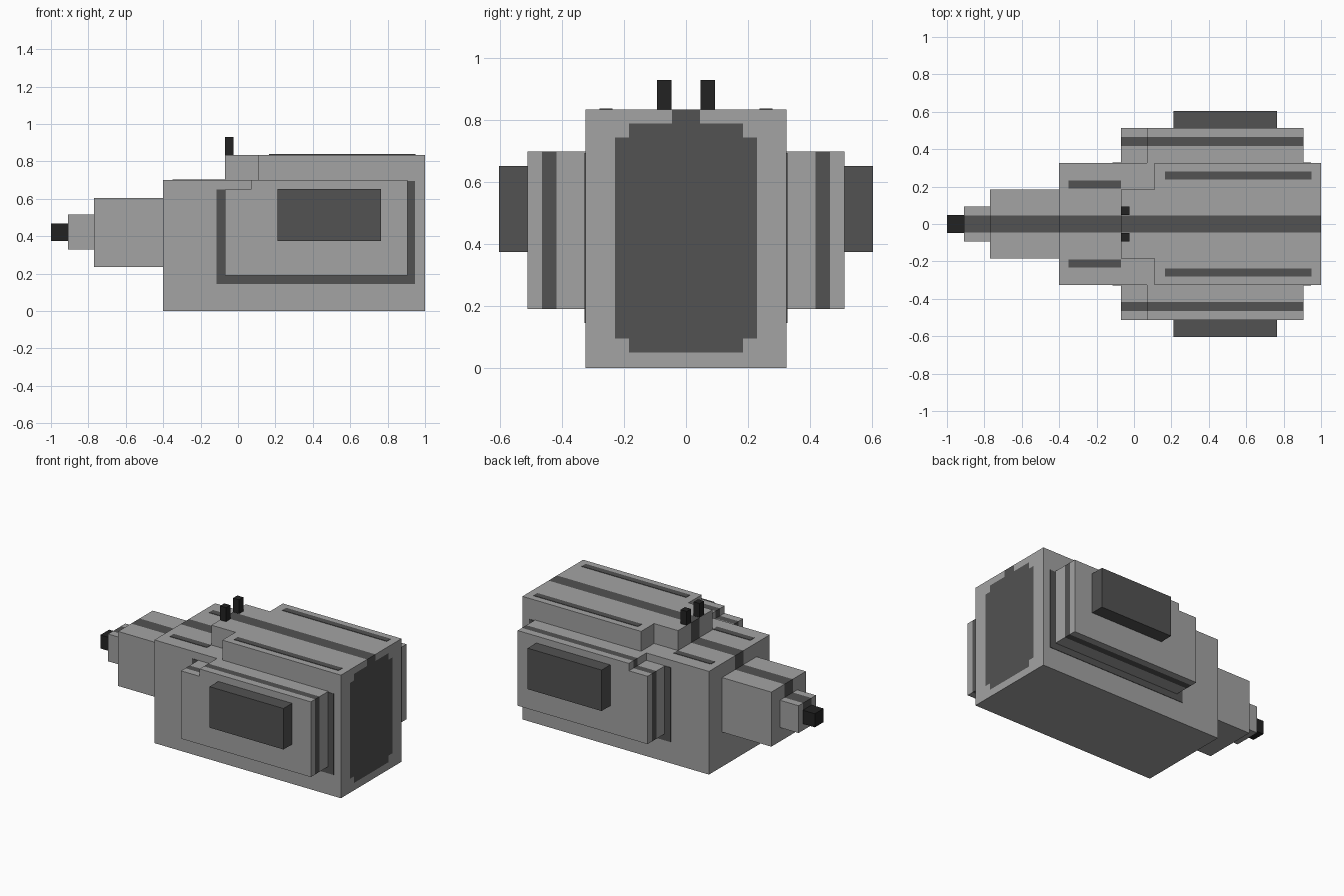
import bpy, bmesh
from mathutils import Vector

cube = bpy.data.objects.get("Cube")
if cube:
    bpy.data.objects.remove(cube)


def material(name, v):
    m = bpy.data.materials.new(name)
    m.use_nodes = True
    m.diffuse_color = (v, v, v, 1)
    bsdf = m.node_tree.nodes["Principled BSDF"]
    bsdf.inputs["Base Color"].default_value = (v, v, v, 1)
    bsdf.inputs["Roughness"].default_value = 0.8
    return m


LIGHT = material("light grey", 0.366)
DARK = material("dark grey", 0.084)
BLACK = material("near black", 0.016)


def extrude_xz(profile, y0, y1):
    """Solid from an x-z outline, extruded along y."""
    bm = bmesh.new()
    face = bm.faces.new([bm.verts.new((x, y0, z)) for x, z in profile])
    geom = bmesh.ops.extrude_face_region(bm, geom=[face], use_keep_orig=True)["geom"]
    bmesh.ops.translate(bm, vec=(0, y1 - y0, 0),
                        verts=[g for g in geom if isinstance(g, bmesh.types.BMVert)])
    bmesh.ops.recalc_face_normals(bm, faces=bm.faces)
    return bm


def block(x0, x1, y0, y1, z0, z1):
    return extrude_xz([(x0, z0), (x1, z0), (x1, z1), (x0, z1)], y0, y1)


def cut(bm, axis, *values):
    for v in values:
        co, no = Vector(), Vector()
        co[axis], no[axis] = v, 1
        bmesh.ops.bisect_plane(bm, geom=bm.verts[:] + bm.edges[:] + bm.faces[:],
                               plane_co=co, plane_no=no, dist=1e-5)


def paint(bm, rule):
    for f in bm.faces:
        if rule(f.calc_center_median(), f.normal):
            f.material_index = 1


def finish(name, bm, *mats):
    me = bpy.data.meshes.new(name)
    bm.to_mesh(me)
    bm.free()
    for m in mats:
        me.materials.append(m)
    ob = bpy.data.objects.new(name, me)
    bpy.context.collection.objects.link(ob)
    return ob


STRIPE = 0.045   # half width of the centre stripe
MID = 0.42       # height of the nose axis


def centre_stripe(c, n):
    return abs(c.y) < STRIPE and c.z > MID and (n.z > 0.5 or n.x < -0.5)


# Main hull: stepped side outline, with a recessed bay in the rear
hull = extrude_xz([(-0.4, 0), (1, 0), (1, 0.835), (0.11, 0.835), (0.11, 0.7), (-0.4, 0.7)],
                  -0.325, 0.325)
cut(hull, 1, -0.23, -0.185, -STRIPE, STRIPE, 0.185, 0.23)
cut(hull, 2, 0.05, 0.095, MID, 0.745, 0.79)


def in_bay(c):
    return abs(c.y) < 0.186 and 0.094 < c.z < 0.746


bay = [f for f in hull.faces if f.normal.x > 0.5 and in_bay(f.calc_center_median())]
geom = bmesh.ops.extrude_face_region(hull, geom=bay)["geom"]
bmesh.ops.translate(hull, vec=(-0.14, 0, 0),
                    verts=[g for g in geom if isinstance(g, bmesh.types.BMVert)])
bmesh.ops.recalc_face_normals(hull, faces=hull.faces)


def hull_rule(c, n):
    if centre_stripe(c, n) or (0.8 < c.x < 0.99 and in_bay(c)):
        return True
    y = abs(c.y)
    return n.x > 0.5 and c.x > 0.99 and (
        (y < 0.23 and 0.095 < c.z < 0.745) or (y < 0.185 and 0.05 < c.z < 0.79)
        or (y < STRIPE and c.z > 0.79))


paint(hull, hull_rule)
finish("hull", hull, LIGHT, DARK)

# Raised deck front and stepped nose, all carrying the centre stripe
for name, dims in {
    "deck_front": (-0.07, 0.11, -0.185, 0.185, 0.7, 0.835),
    "nose_base": (-0.77, -0.4, -0.185, 0.185, 0.235, 0.605),
    "nose_middle": (-0.91, -0.77, -0.093, 0.093, 0.33, 0.515),
}.items():
    bm = block(*dims)
    cut(bm, 1, -STRIPE, STRIPE)
    cut(bm, 2, MID)
    paint(bm, centre_stripe)
    finish(name, bm, LIGHT, DARK)
finish("nose_tip", block(-1, -0.91, -0.047, 0.047, 0.375, 0.467), BLACK)

# Parts repeated on both sides
T = 0.003  # painted plate thickness
for side, s in (("left", 1), ("right", -1)):
    def span(a, b):
        return sorted((s * a, s * b))

    # Side pod with a lowered front corner and a dark band around it
    pod = extrude_xz([(-0.07, 0.19), (0.905, 0.19), (0.905, 0.7), (0.07, 0.7),
                      (0.07, 0.65), (-0.07, 0.65)], *span(0.325, 0.512))
    cut(pod, 1, s * 0.418, s * 0.465)
    paint(pod, lambda c, n: 0.418 < abs(c.y) < 0.465)
    finish("side_pod_" + side, pod, LIGHT, DARK)

    # Dark outer panel
    finish("pod_panel_" + side, block(0.21, 0.765, *span(0.512, 0.605), 0.375, 0.653), DARK)

    # Painted border on the hull around the pod
    border = extrude_xz([(-0.115, 0.65), (-0.115, 0.145), (0.947, 0.145), (0.947, 0.695),
                         (0.905, 0.695), (0.905, 0.19), (-0.07, 0.19), (-0.07, 0.65)],
                        *span(0.325, 0.325 + T))
    finish("pod_border_" + side, border, DARK)

    # Painted top strips
    finish("front_strip_" + side, block(-0.35, -0.07, *span(0.19, 0.233), 0.7, 0.7 + T), DARK)
    finish("deck_strip_" + side, block(0.165, 0.95, *span(0.238, 0.28), 0.835, 0.835 + T), DARK)

    # Short mast
    finish("mast_" + side, block(-0.07, -0.025, *span(0.047, 0.093), 0.835, 0.93), BLACK)
